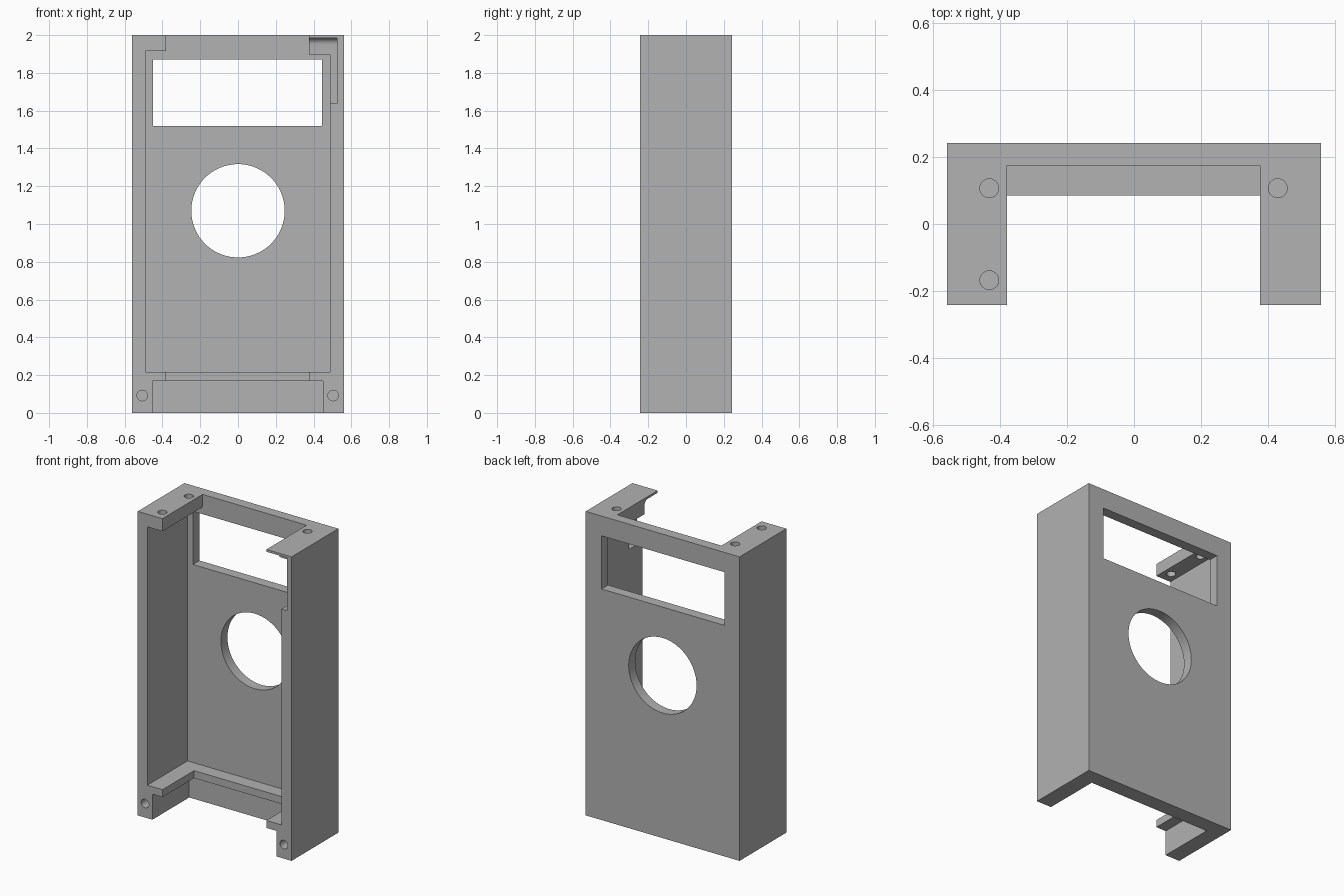
import bpy, bmesh
from math import radians, pi, sin, cos
from mathutils import Matrix, Vector

cube = bpy.data.objects.get("Cube")
if cube:
    bpy.data.objects.remove(cube, do_unlink=True)

GREY = (0.445, 0.445, 0.445, 1)
grey = bpy.data.materials.new("plain grey")
grey.use_nodes = True
grey.diffuse_color = GREY
grey.node_tree.nodes["Principled BSDF"].inputs["Base Color"].default_value = GREY


def finish(name, bm):
    bmesh.ops.recalc_face_normals(bm, faces=bm.faces)
    mesh = bpy.data.meshes.new(name)
    bm.to_mesh(mesh)
    bm.free()
    mesh.materials.append(grey)
    obj = bpy.data.objects.new(name, mesh)
    bpy.context.collection.objects.link(obj)
    return obj


def prism(name, points, start, offset):
    """Extrude a closed profile; start maps a 2D point to 3D."""
    bm = bmesh.new()
    face = bm.faces.new([bm.verts.new(start(*p)) for p in points])
    new = bmesh.ops.extrude_face_region(bm, geom=[face])["geom"]
    bmesh.ops.translate(bm, vec=offset, verts=[g for g in new if isinstance(g, bmesh.types.BMVert)])
    return finish(name, bm)


def box(name, x0, x1, y0, y1, z0, z1):
    return prism(name, [(x0, z0), (x1, z0), (x1, z1), (x0, z1)],
                 lambda x, z: (x, y0, z), (0, y1 - y0, 0))


def rod(name, centre, radius, length, axis, sides=48):
    bm = bmesh.new()
    turn = Vector((0, 0, 1)).rotation_difference(Vector(axis)).to_matrix().to_4x4()
    bmesh.ops.create_cone(bm, cap_ends=True, segments=sides, radius1=radius, radius2=radius,
                          depth=length, matrix=Matrix.Translation(centre) @ turn)
    return finish(name, bm)


# Solid outer block
housing = box("housing", -0.56, 0.56, -0.243, 0.243, 0, 2)
FRONT, BACK = -0.4, 0.175

# Main cavity, open at the front and between the two top arms
cavity = [(-0.49, 0.217), (0.487, 0.217), (0.487, 1.897), (0.377, 1.897),
          (0.377, 2.2), (-0.38, 2.2), (-0.38, 1.917), (-0.49, 1.917)]
cutters = [
    prism("cavity_cutter", cavity, lambda x, z: (x, FRONT, z), (0, BACK - FRONT, 0)),
    # Gap in the lower shelf and the recess beneath it
    box("shelf_cutter", -0.38, 0.377, FRONT, 0.085, -0.2, 0.4),
    box("foot_cutter", -0.453, 0.45, FRONT, 0.14, -0.2, 0.168),
    # Display window and round opening in the back plate
    box("window_cutter", -0.45, 0.445, 0.1, 0.4, 1.52, 1.87),
    rod("opening_cutter", (0, 0.25, 1.07), 0.247, 0.3, (0, 1, 0), 96),
]

# Relief under the thin flap of the left arm, with a rounded inner corner
r, depth, top = 0.035, -0.105, 1.985
relief = [(FRONT, 1.637), (depth, 1.637)]
for i in range(9):
    a = i * pi / 16
    relief.append((depth - r + r * cos(a), top - r + r * sin(a)))
relief.append((FRONT, top))
cutters.append(prism("relief_cutter", relief, lambda y, z: (0.3, y, z), (0.225, 0, 0)))

# Screw holes through the top arms
for x, y in ((-0.433, 0.107), (-0.433, -0.168), (0.43, 0.107)):
    cutters.append(rod("arm_hole_cutter", (x, y, 1.95), 0.028, 0.3, (0, 0, 1)))
# Blind screw holes in the feet
for x in (-0.507, 0.504):
    cutters.append(rod("foot_hole_cutter", (x, -0.243, 0.092), 0.028, 0.5, (0, 1, 0)))

# Carve the housing
bpy.context.view_layer.objects.active = housing
for cutter in cutters:
    cutter.hide_render = True
    mod = housing.modifiers.new("cut", "BOOLEAN")
    mod.operation, mod.solver, mod.object = "DIFFERENCE", "EXACT", cutter
    bpy.ops.object.modifier_apply(modifier=mod.name)
    bpy.data.objects.remove(cutter, do_unlink=True)

bpy.ops.object.select_all(action="DESELECT")
housing.select_set(True)
bpy.ops.object.shade_smooth_by_angle(angle=radians(30))
